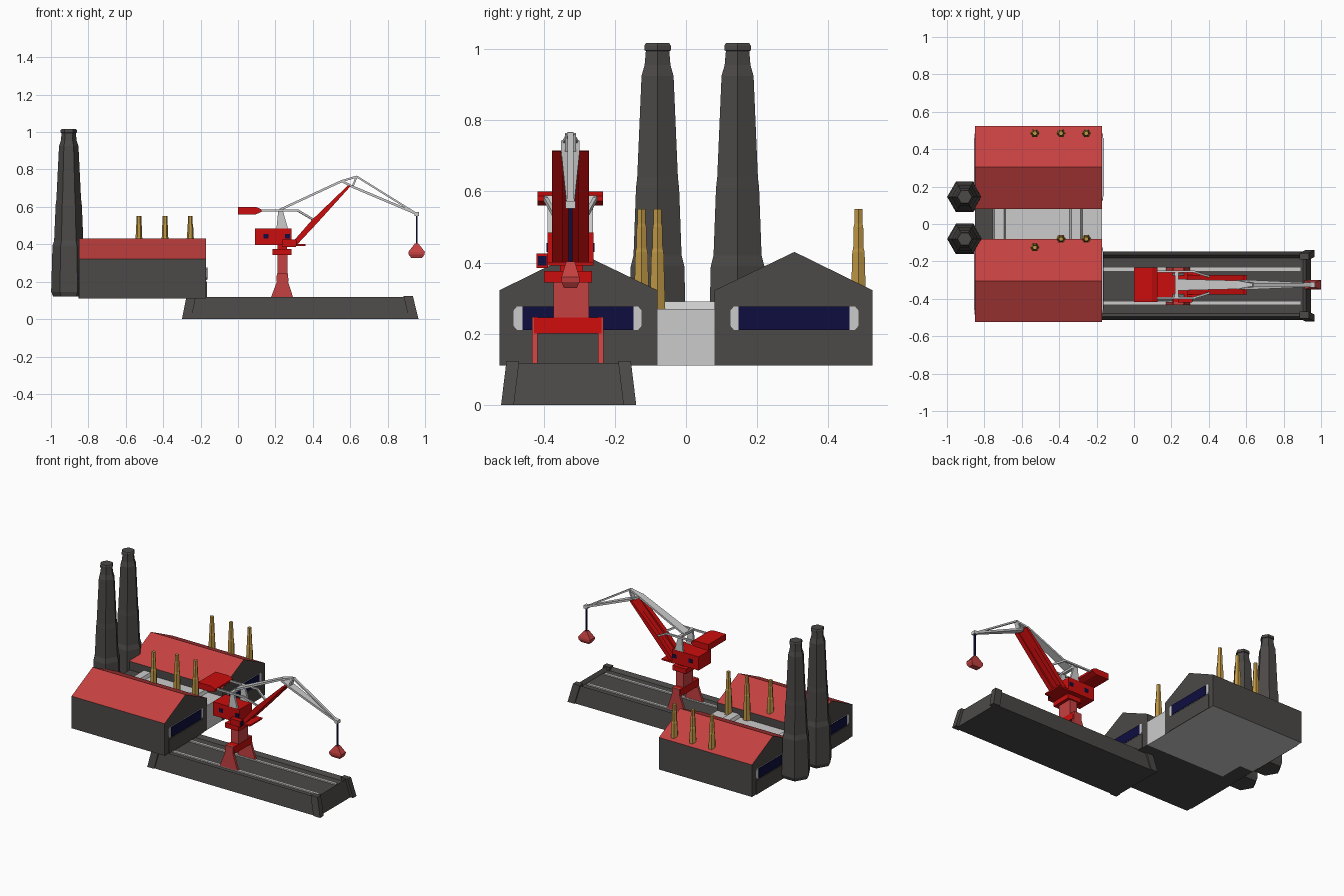
import bpy, bmesh, math
from mathutils import Vector

if "Cube" in bpy.data.objects:
    bpy.data.objects.remove(bpy.data.objects["Cube"])


def material(name, r, g, b):
    m = bpy.data.materials.new(name)
    m.diffuse_color = (r, g, b, 1)
    m.use_nodes = True
    m.node_tree.nodes["Principled BSDF"].inputs["Base Color"].default_value = m.diffuse_color
    return m


DARK = material("dark grey", 0.072, 0.067, 0.064)
ROOF = material("faded red", 0.56, 0.052, 0.052)
RED = material("bright red", 0.60, 0.004, 0.004)
LIGHT = material("light grey", 0.60, 0.60, 0.60)
NAVY = material("navy", 0.004, 0.004, 0.05)
BRASS = material("brass", 0.52, 0.31, 0.06)


def loft(name, rings, mats, rule=None, inset=None):
    """Skin a list of equal rings, cap both ends, colour faces by a rule."""
    bm = bmesh.new()
    loops = [[bm.verts.new(p) for p in ring] for ring in rings]
    n = len(loops[0])
    for a, b in zip(loops, loops[1:]):
        for i in range(n):
            j = (i + 1) % n
            bm.faces.new((a[i], a[j], b[j], b[i]))
    bm.faces.new(loops[0])
    top = bm.faces.new(loops[-1])
    bmesh.ops.recalc_face_normals(bm, faces=bm.faces)
    if inset:
        bmesh.ops.inset_region(bm, faces=[top], thickness=inset[0])
        for v in top.verts:
            v.co.z -= inset[1]
    bm.normal_update()
    if rule:
        for f in bm.faces:
            f.material_index = rule(f)
    me = bpy.data.meshes.new(name)
    bm.to_mesh(me)
    bm.free()
    for m in mats if isinstance(mats, list) else [mats]:
        me.materials.append(m)
    ob = bpy.data.objects.new(name, me)
    bpy.context.collection.objects.link(ob)
    return ob


def rect(x0, x1, y0, y1, z):
    return [(x0, y0, z), (x1, y0, z), (x1, y1, z), (x0, y1, z)]


def box(name, x0, x1, y0, y1, z0, z1, mat):
    return loft(name, [rect(x0, x1, y0, y1, z0), rect(x0, x1, y0, y1, z1)], mat)


def prism_y(name, pts, y0, y1, mat):
    return loft(name, [[(x, y, z) for x, z in pts] for y in (y0, y1)], mat)


def prism_x(name, pts, x0, x1, mat, rule=None):
    return loft(name, [[(x, y, z) for y, z in pts] for x in (x0, x1)], mat, rule)


def hex_tower(name, x, y, profile, mat):
    return loft(name, [[(x + r * math.cos(k * math.pi / 3), y + r * math.sin(k * math.pi / 3), z)
                        for k in range(6)] for r, z in profile], mat)


def strut(name, p, q, w0, w1, h, mat):
    """Bar from p to q, w wide sideways and h thick."""
    p, q = Vector(p), Vector(q)
    d = (q - p).normalized()
    side = d.cross(Vector((0, 0, 1)))
    side = side.normalized() if side.length > 1e-4 else Vector((0, 1, 0))
    up = side.cross(d) * h / 2
    rings = []
    for c, w in ((p, w0), (q, w1)):
        s = side * w / 2
        rings.append([c - s - up, c + s - up, c + s + up, c - s + up])
    return loft(name, rings, mat)


# Two gabled halls with red roofs and long windows at both ends
for side, tag in ((-1, "front"), (1, "back")):
    section = [(side * y, z) for y, z in
               ((0.08, 0.11), (0.525, 0.11), (0.525, 0.322), (0.305, 0.43), (0.08, 0.322))]
    prism_x(tag + "_hall", section, -0.85, -0.17, [DARK, ROOF, LIGHT],
            lambda f: 1 if f.normal.z > 0.5 else (2 if f.normal.z < -0.5 and side > 0 else 0))
    frame = [(side * y, z) for y, z in
             ((0.125, 0.222), (0.135, 0.21), (0.475, 0.21), (0.485, 0.222),
              (0.485, 0.265), (0.475, 0.277), (0.135, 0.277), (0.125, 0.265))]
    ya, yb = sorted((side * 0.147, side * 0.46))
    for x, d, end in ((-0.17, 1, "right"), (-0.85, -1, "left")):
        prism_x(f"{tag}_hall_{end}_window_frame", frame, x, x + d * 0.003, LIGHT)
        box(f"{tag}_hall_{end}_window", x, x + d * 0.006, ya, yb, 0.211, 0.276, NAVY)
        box(f"{tag}_hall_{end}_plinth", x, x + d * 0.004, min(side * 0.125, side * 0.485),
            max(side * 0.125, side * 0.485), 0.11, 0.202, DARK)

# Link building between the halls
box("link_building", -0.75, -0.172, -0.08, 0.08, 0.11, 0.27, LIGHT)
box("link_end", -0.85, -0.75, -0.08, 0.08, 0.11, 0.265, DARK)
for i, x in enumerate((-0.72, -0.31)):
    prism_y(f"link_duct_{i}", [(x - 0.035, 0.268), (x + 0.035, 0.268), (x + 0.025, 0.29), (x - 0.025, 0.29)],
            -0.08, 0.08, LIGHT)

# Tall chimneys
for i, y in enumerate((-0.08, 0.145)):
    hex_tower(f"chimney_{i}", -0.905, y,
              [(0.082, 0.12), (0.094, 0.145), (0.087, 0.39), (0.078, 0.42), (0.070, 0.61),
               (0.066, 0.64), (0.052, 0.925), (0.042, 0.955), (0.038, 0.995), (0.043, 0.997),
               (0.043, 1.01), (0.038, 1.017)], DARK)

# Brass vent pipes
for i, (x, y) in enumerate(((-0.53, -0.125), (-0.39, -0.08), (-0.255, -0.08),
                            (-0.53, 0.485), (-0.39, 0.485), (-0.255, 0.485))):
    hex_tower(f"vent_pipe_{i}", x, y,
              [(0.025, 0.27), (0.020, 0.43), (0.017, 0.44), (0.0155, 0.50), (0.013, 0.51), (0.013, 0.55)], BRASS)

# Quay with sunken deck, corner posts and rails
loft("quay", [rect(-0.295, 0.945, -0.513, -0.147, 0), rect(-0.27, 0.92, -0.495, -0.165, 0.117)],
     DARK, inset=(0.022, 0.022))
for sx, bx, tx in ((-1, -0.30, -0.275), (1, 0.965, 0.935)):
    for sy, by, ty in ((-1, -0.52, -0.505), (1, -0.14, -0.155)):
        w, d = -0.05 * sx, -0.036 * sy
        loft(f"quay_post_{sx}_{sy}", [rect(bx, bx + w, by, by + d, 0), rect(tx, tx + w, ty, ty + d, 0.123)], DARK)
for i, y in enumerate((-0.4225, -0.2425)):
    box(f"rail_{i}", -0.24, 0.89, y - 0.009, y + 0.009, 0.093, 0.103, LIGHT)

# Crane portal and column
Y = -0.325
for i, s in enumerate((-1, 1)):
    c = Y - 0.0075 + s * 0.0925
    prism_y(f"portal_leg_{i}", [(0.17, 0.10), (0.30, 0.10), (0.267, 0.20), (0.265, 0.247), (0.21, 0.247), (0.208, 0.20)],
            c - 0.008, c + 0.008, ROOF)
loft("portal_beam", [rect(0.205, 0.27, -0.427, -0.238, 0.20), rect(0.208, 0.267, -0.427, -0.238, 0.245)], RED)
box("crane_column", 0.21, 0.265, -0.372, -0.273, 0.24, 0.346, ROOF)
box("column_collar", 0.185, 0.285, -0.40, -0.265, 0.344, 0.376, RED)
box("slewing_neck", 0.21, 0.262, -0.355, -0.29, 0.375, 0.397, RED)

# Machinery house, platform and operator cab
box("machinery_house", 0.09, 0.285, -0.39, -0.26, 0.395, 0.485, RED)
box("front_platform", 0.27, 0.36, -0.39, -0.26, 0.392, 0.402, RED)
box("operator_cab", 0.235, 0.31, -0.42, -0.388, 0.385, 0.425, RED)
box("cab_front_window", 0.308, 0.314, -0.416, -0.392, 0.392, 0.419, NAVY)
for i, x in enumerate((0.15, 0.265)):
    for y in (-0.392, -0.262):
        box(f"house_window_{i}", x - 0.014, x + 0.014, y, y + 0.004, 0.43, 0.455, NAVY)

# Mast, counterweight and its arms
for i, s in enumerate((-1, 1)):
    y = Y + s * 0.057
    prism_y(f"mast_leg_{i}", [(0.205, 0.48), (0.268, 0.48), (0.238, 0.587), (0.216, 0.587)], y - 0.007, y + 0.007, LIGHT)
    strut(f"counterweight_arm_{i}", (0.09, Y + s * 0.07, 0.58), (0.325, Y + s * 0.07, 0.58), 0.011, 0.011, 0.011, LIGHT)
    strut(f"arm_link_{i}", (0.32, Y + s * 0.07, 0.58), (0.42, Y + s * 0.038, 0.522), 0.011, 0.011, 0.011, LIGHT)
box("mast_crossbar", 0.218, 0.238, Y - 0.073, Y + 0.073, 0.572, 0.588, LIGHT)
prism_y("counterweight", [(0.0, 0.56), (0.095, 0.56), (0.125, 0.573), (0.125, 0.587), (0.095, 0.60), (0.0, 0.60)],
        -0.417, -0.233, RED)

# Red twin-beam boom
boom = [(0.275, 0.392), (0.31, 0.392), (0.425, 0.515), (0.603, 0.712), (0.588, 0.715), (0.395, 0.53)]
for i, s in enumerate((-1, 1)):
    y = Y + s * 0.037
    prism_y(f"boom_beam_{i}", boom, y - 0.0155, y + 0.0155, RED)
strut("boom_web", (0.295, Y, 0.40), (0.59, Y, 0.708), 0.05, 0.05, 0.008, RED)

# Grey stay, folding jib and tip
P, T, A, B = (0.635, Y, 0.762), (0.955, Y, 0.563), (0.555, Y, 0.738), (0.612, Y, 0.708)
strut("stay_plate", (0.225, Y, 0.585), A, 0.062, 0.045, 0.012, LIGHT)
strut("stay_tip", A, P, 0.045, 0.016, 0.011, LIGHT)
strut("jib_strut", P, B, 0.03, 0.03, 0.010, LIGHT)
strut("jib_rear_chord", A, B, 0.052, 0.052, 0.012, LIGHT)
strut("jib_lower_chord", B, T, 0.052, 0.022, 0.013, LIGHT)
strut("jib_upper_chord", P, T, 0.018, 0.016, 0.010, LIGHT)
box("jib_tip", 0.943, 0.967, Y - 0.014, Y + 0.014, 0.552, 0.573, LIGHT)

# Hoist cable and grab bucket
box("hoist_cable", 0.9515, 0.9585, Y - 0.006, Y + 0.006, 0.39, 0.56, NAVY)
bucket = [(0.03, 0.018, 0.328), (0.042, 0.025, 0.345), (0.044, 0.025, 0.36), (0.010, 0.012, 0.403)]
loft("grab_bucket", [rect(0.955 - a, 0.955 + a, Y - b, Y + b, z) for a, b, z in bucket], ROOF)
